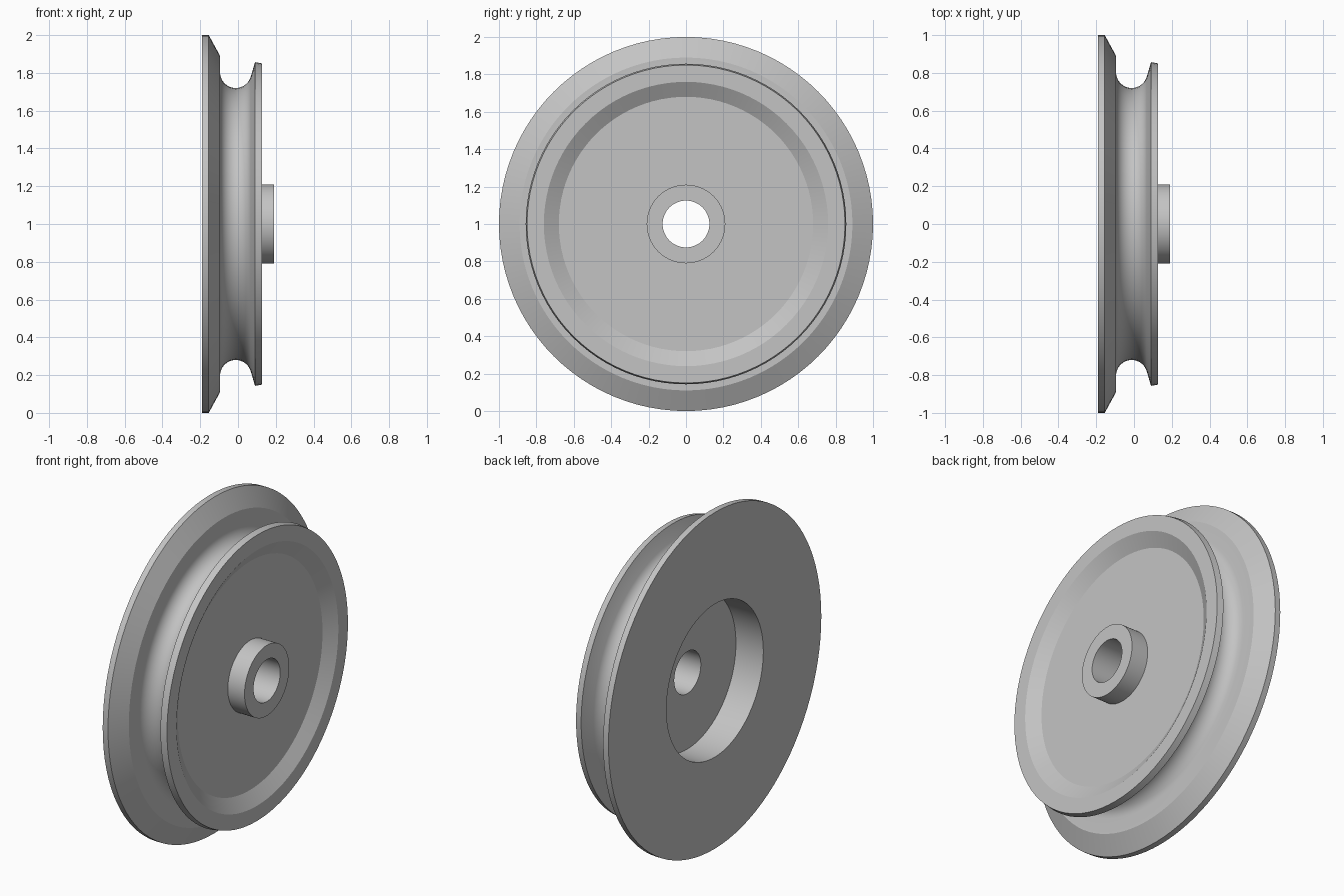
import bpy, bmesh
from math import cos, sin, radians, tau
from mathutils import Vector

cube = bpy.data.objects.get("Cube")
if cube:
    bpy.data.objects.remove(cube, do_unlink=True)

SEGMENTS = 96
AXLE_HEIGHT = 1.0

steel = bpy.data.materials.new("grey_metal")
steel.use_nodes = True
grey = (0.55, 0.55, 0.55, 1)
steel.diffuse_color = grey
steel.node_tree.nodes["Principled BSDF"].inputs["Base Color"].default_value = grey


def arc(cx, cr, radius, start, end, steps):
    """Points (x, radius from axle) along a circular arc, angles in degrees."""
    angles = [radians(start + (end - start) * i / steps) for i in range(steps + 1)]
    return [(cx + radius * cos(a), cr + radius * sin(a)) for a in angles]


def lathe(name, profile):
    """Turn a closed (x, radius) profile around the axle, which runs along x."""
    bm = bmesh.new()
    verts = [bm.verts.new((x, 0, r)) for x, r in profile]
    edges = [bm.edges.new((v, verts[(i + 1) % len(verts)])) for i, v in enumerate(verts)]
    bmesh.ops.spin(bm, geom=verts + edges, cent=(0, 0, 0), axis=(1, 0, 0),
                   angle=tau, steps=SEGMENTS, use_merge=True)
    bmesh.ops.remove_doubles(bm, verts=bm.verts, dist=1e-5)
    bmesh.ops.translate(bm, verts=bm.verts, vec=Vector((0, 0, AXLE_HEIGHT)))
    bmesh.ops.recalc_face_normals(bm, faces=bm.faces)
    mesh = bpy.data.meshes.new(name)
    bm.to_mesh(mesh)
    bm.free()
    mesh.materials.append(steel)
    obj = bpy.data.objects.new(name, mesh)
    bpy.context.collection.objects.link(obj)
    bpy.ops.object.select_all(action="DESELECT")
    obj.select_set(True)
    bpy.context.view_layer.objects.active = obj
    bpy.ops.object.shade_smooth_by_angle(angle=radians(25))
    return obj


# Flange with its bevelled inner side
flange = [(-0.19, 0.455), (-0.19, 1.0), (-0.155, 1.0), (-0.095, 0.89)]
# Round groove that opens into the slanted side of the small rim
groove = arc(-0.012, 0.803, 0.083, 180, 340, 16)
# Small rim and the shallow dish in its outer face
rim = [(0.09, 0.857), (0.128, 0.85), (0.128, 0.76), (0.08, 0.68)]
# Hub, through bore, and floor of the wide back recess
hub = [(0.08, 0.21), (0.19, 0.21), (0.19, 0.125), (-0.01, 0.125), (-0.01, 0.455)]

lathe("grooved_wheel", flange + groove + rim + hub)
